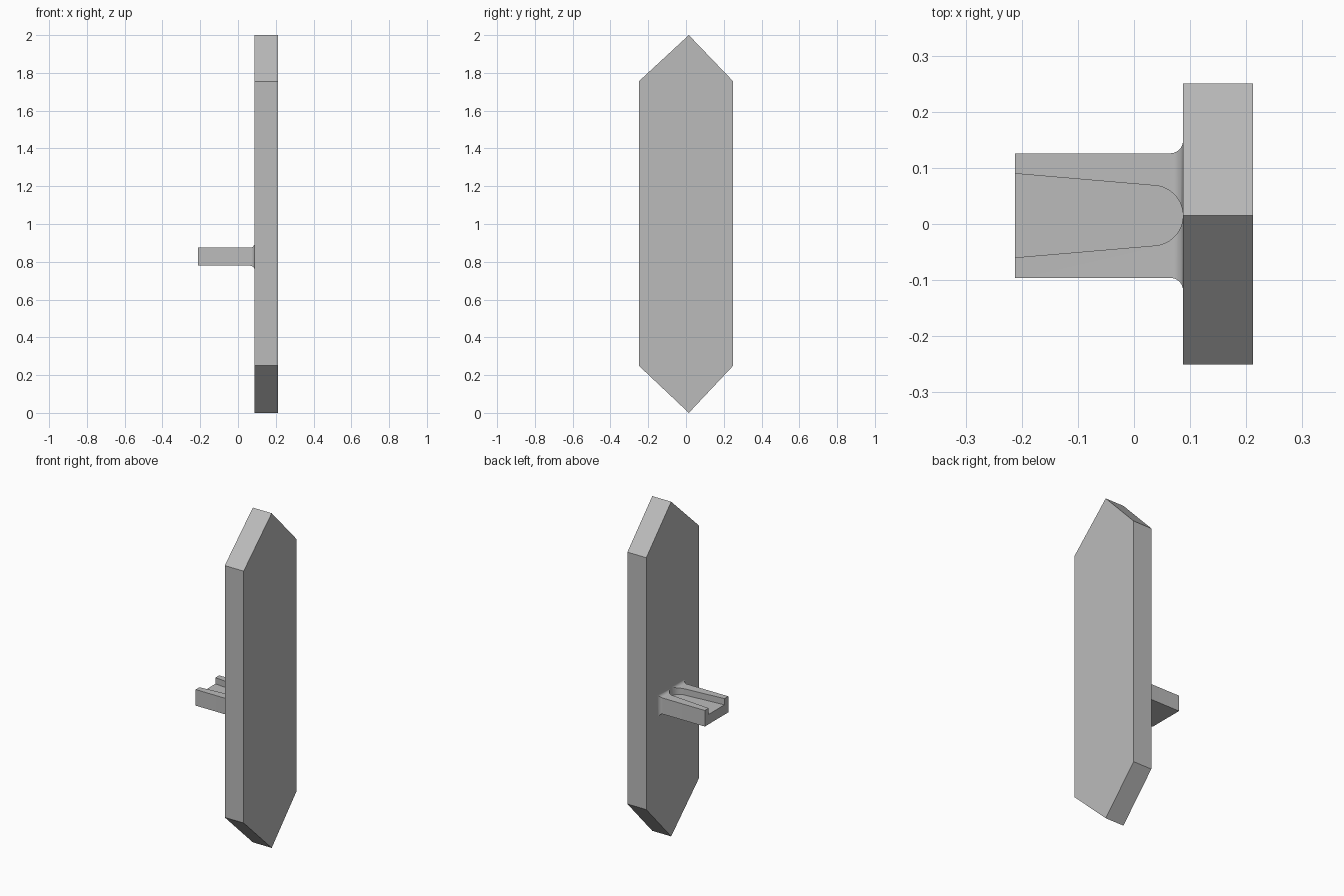
import bpy, bmesh, math

cube = bpy.data.objects.get("Cube")
if cube:
    bpy.data.objects.remove(cube, do_unlink=True)

grey = bpy.data.materials.new("plain grey")
grey.use_nodes = True
colour = (0.5, 0.5, 0.5, 1)
grey.diffuse_color = colour
grey.node_tree.nodes["Principled BSDF"].inputs["Base Color"].default_value = colour

MID = 0.015              # y of the apex and of the bracket
INNER, OUTER = 0.0875, 0.2125


def loft(name, rings):
    """Skin a closed solid through rings of equal length."""
    bm = bmesh.new()
    loops = [[bm.verts.new(p) for p in ring] for ring in rings]
    for a, b in zip(loops, loops[1:]):
        for i in range(len(a)):
            j = (i + 1) % len(a)
            bm.faces.new((a[i], a[j], b[j], b[i]))
    bm.faces.new(loops[0][::-1])
    bm.faces.new(loops[-1])
    bmesh.ops.recalc_face_normals(bm, faces=bm.faces)
    mesh = bpy.data.meshes.new(name)
    bm.to_mesh(mesh)
    bm.free()
    mesh.materials.append(grey)
    obj = bpy.data.objects.new(name, mesh)
    bpy.context.collection.objects.link(obj)
    return obj


# Upright plate with pointed ends
outline = [(MID, 0), (0.25, 0.25), (0.25, 1.755), (MID, 2), (-0.25, 1.755), (-0.25, 0.25)]
loft("plate", [[(x, y, z) for y, z in outline] for x in (INNER, OUTER)])


# Bracket arm flaring into the plate with a fillet
def arm_ring(x, grow):
    y, low, high = 0.111 + grow, 0.779 - grow, 0.875 + grow
    return [(x, MID - y, low), (x, MID + y, low), (x, MID + y, high), (x, MID - y, high)]


R, STEPS = 0.023, 10
rings = [arm_ring(-OUTER, 0)]
for i in range(STEPS + 1):
    a = math.pi / 2 * i / STEPS
    rings.append(arm_ring(INNER - R + R * math.sin(a), R * (1 - math.cos(a))))
rings.append(arm_ring(INNER + 0.02, R))
bracket = loft("bracket", rings)

# Tapered round-ended slot cut into the top of the arm
SLOT_R, FLOOR = 0.0535, 0.838
slot = [(-OUTER - 0.02, MID - 0.0765), (-OUTER - 0.02, MID + 0.0765)]
for i in range(25):
    a = math.radians(85 - 170 * i / 24)
    slot.append((INNER - 0.0003 - SLOT_R + SLOT_R * math.cos(a), MID + SLOT_R * math.sin(a)))
cutter = loft("slot_cutter", [[(x, y, z) for x, y in slot] for z in (FLOOR, 1)])
cutter.hide_render = True

cut = bracket.modifiers.new("slot", 'BOOLEAN')
cut.operation = 'DIFFERENCE'
cut.solver = 'EXACT'
cut.object = cutter
bpy.ops.object.select_all(action='DESELECT')
bracket.select_set(True)
bpy.context.view_layer.objects.active = bracket
bpy.ops.object.modifier_apply(modifier=cut.name)
bpy.data.objects.remove(cutter, do_unlink=True)
bpy.ops.object.shade_smooth_by_angle(angle=math.radians(30))
